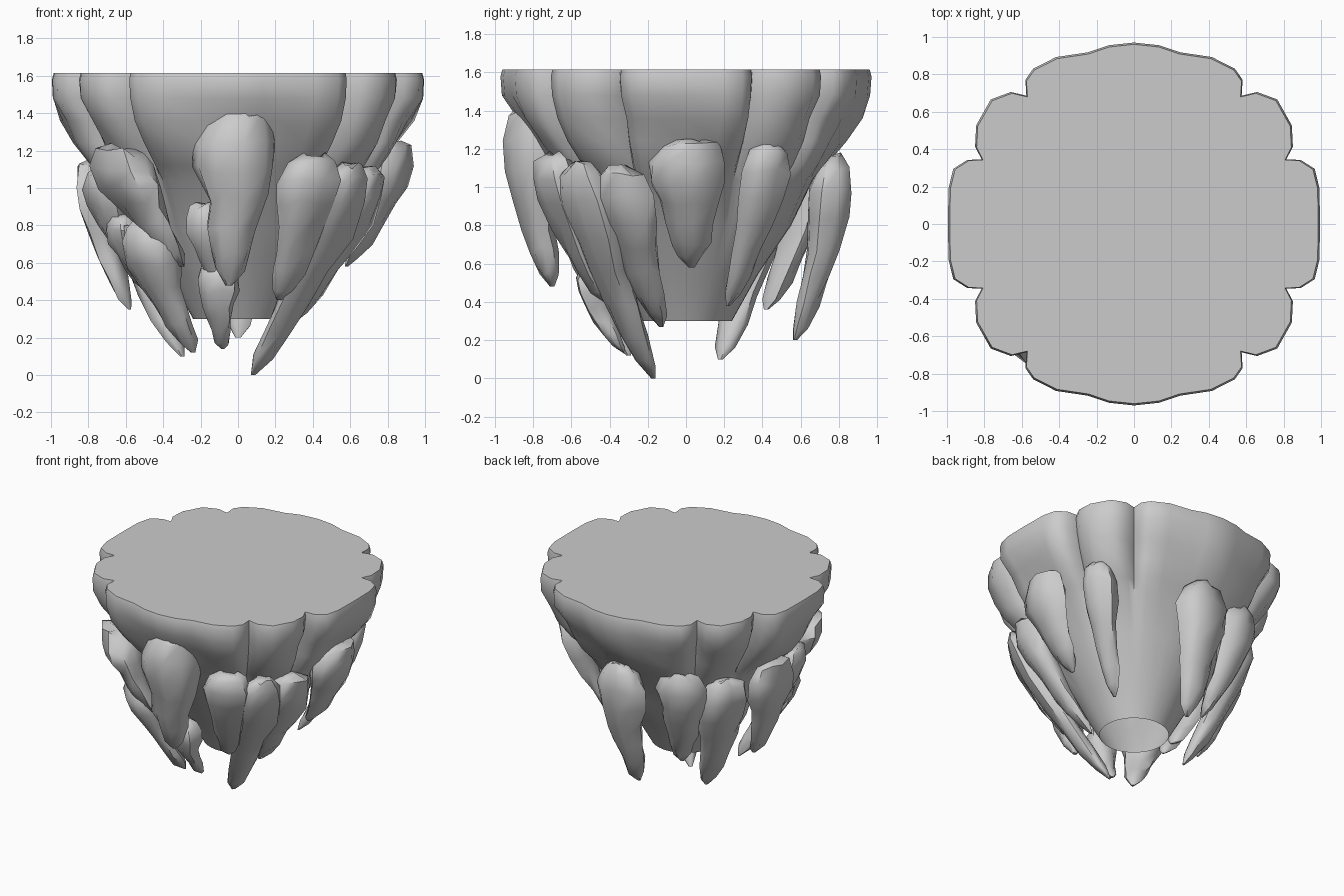
import bpy, bmesh, math, random
from mathutils import Vector

random.seed(4)
if "Cube" in bpy.data.objects:
    bpy.data.objects.remove(bpy.data.objects["Cube"])

stone = bpy.data.materials.new("grey_stone")
stone.use_nodes = True
GREY = (0.6, 0.6, 0.6, 1)
stone.diffuse_color = GREY
stone.node_tree.nodes["Principled BSDF"].inputs["Base Color"].default_value = GREY


def make_object(name, bm, angle):
    bmesh.ops.recalc_face_normals(bm, faces=bm.faces)
    mesh = bpy.data.meshes.new(name)
    bm.to_mesh(mesh)
    bm.free()
    mesh.materials.append(stone)
    obj = bpy.data.objects.new(name, mesh)
    bpy.context.collection.objects.link(obj)
    bpy.ops.object.select_all(action="DESELECT")
    obj.select_set(True)
    bpy.context.view_layer.objects.active = obj
    bpy.ops.object.shade_smooth_by_angle(angle=math.radians(angle))
    return obj


def bridge(bm, rings):
    for a, b in zip(rings, rings[1:]):
        n = len(a)
        for i in range(n):
            j = (i + 1) % n
            bm.faces.new((a[i], a[j], b[j], b[i]))


def sample(table, x):
    for (x0, y0), (x1, y1) in zip(table, table[1:]):
        if x <= x1:
            return y0 + (y1 - y0) * (x - x0) / (x1 - x0)
    return table[-1][1]


# Island body: flat top, lobed boulder rim, hollow cone open at the bottom
OUTLINE = [(0, 1.0), (11, 1.015), (17, 1.015), (21, 0.96), (23, 0.89), (26, 0.95),
           (32, 1.0), (41, 1.02), (47, 0.97), (50, 0.9), (53, 0.97), (57, 0.995),
           (65, 0.99), (75, 0.955), (82, 0.97), (90, 0.975)]
# height, radius, strength of the lobes
LEVELS = [(1.615, 0.985, 1), (1.58, 0.995, 1), (1.48, 0.99, 1.1), (1.36, 0.93, 1.2),
          (1.24, 0.86, 1.1), (1.12, 0.77, 0.9), (1.04, 0.69, 0.5), (0.8, 0.55, 0),
          (0.55, 0.38, 0), (0.3, 0.24, 0)]


def build_body():
    bm = bmesh.new()
    angles = [a for a, r in OUTLINE]
    full = angles + [180 - a for a in reversed(angles[:-1])]
    full += [360 - a for a in reversed(full[1:-1])]
    rings = []
    for z, radius, lobes in LEVELS:
        ring = []
        for a in full:
            fold = a % 180
            fold = min(fold, 180 - fold)
            r = radius * (1 + lobes * (sample(OUTLINE, fold) - 1))
            # Boulders end at uneven heights
            if 1 < z < 1.45:
                r *= 1 + 0.025 * math.sin(math.radians(a * 5) + z * 9)
            t = math.radians(a)
            ring.append(bm.verts.new((r * math.cos(t), r * math.sin(t), z)))
        rings.append(ring)
    bridge(bm, rings)
    bm.faces.new(rings[0])
    return make_object("island_body", bm, 50)


build_body()

# Hanging rocks: a flattened loft, thick near the top and tapering to a tip
TAPER = [(0, 0.35), (0.05, 0.75), (0.18, 1.0), (0.34, 0.95), (0.5, 0.72),
         (0.66, 0.6), (0.8, 0.5), (0.92, 0.34), (1, 0.08)]


def hanging_rock(name, top, tip, width, depth=0.7, sides=9):
    top, tip = Vector(top), Vector(tip)
    out = Vector((top.x, top.y, 0)).normalized()
    side = Vector((-out.y, out.x, 0))
    bm = bmesh.new()
    rings = []
    shape = [random.uniform(0.88, 1.12) for i in range(sides)]
    for t, size in TAPER:
        sway = side * random.uniform(-0.1, 0.1) * width * (1 - t)
        centre = top.lerp(tip, t) + sway + out * 0.05 * math.sin(math.pi * t)
        ring = []
        for i in range(sides):
            a = math.tau * i / sides
            r = width * size * shape[i] * random.uniform(0.9, 1.1)
            lift = random.uniform(-0.12, 0.12) * width * (t < 1)
            p = centre + side * r * math.cos(a) + out * r * depth * math.sin(a)
            ring.append(bm.verts.new(p + Vector((0, 0, lift))))
        rings.append(ring)
    bridge(bm, rings)
    bm.faces.new(rings[0])
    bm.faces.new(rings[-1])
    return make_object(name, bm, 50)


ROCKS = [
    # front
    ("front_large_rock", (0.02, -0.81, 1.42), (-0.05, -0.7, 0.48), 0.24, 0.62),
    ("front_small_rock", (-0.18, -0.6, 0.92), (-0.1, -0.45, 0.45), 0.1, 0.7),
    ("front_low_rock", (-0.1, -0.48, 0.6), (-0.08, -0.33, 0.14), 0.11, 0.8),
    ("front_left_rock", (0.4, -0.7, 1.18), (0.22, -0.42, 0.4), 0.17, 0.75),
    ("front_right_upper_rock", (-0.66, -0.55, 1.22), (-0.3, -0.5, 0.58), 0.22, 0.65),
    ("front_right_lower_rock", (-0.5, -0.5, 0.82), (-0.24, -0.3, 0.12), 0.17, 0.75),
    ("front_right_chip", (-0.62, -0.32, 0.86), (-0.45, -0.22, 0.42), 0.12, 0.8),
    # model's left side
    ("left_front_long_rock", (0.6, -0.56, 1.12), (0.08, -0.17, 0.0), 0.18, 0.7),
    ("left_front_rock", (0.69, -0.36, 1.1), (0.28, -0.13, 0.27), 0.16, 0.7),
    ("left_rock", (0.83, 0.0, 1.25), (0.58, 0.03, 0.58), 0.2, 0.58),
    ("left_back_rock", (0.7, 0.44, 1.23), (0.36, 0.22, 0.38), 0.13, 0.8),
    # back
    ("back_large_rock", (0.02, 0.77, 1.16), (0.0, 0.57, 0.2), 0.19, 0.65),
    ("back_right_rock", (-0.42, 0.66, 1.16), (-0.26, 0.42, 0.36), 0.17, 0.7),
    ("back_right_long_rock", (-0.62, 0.42, 1.08), (-0.3, 0.18, 0.1), 0.18, 0.7),
    # model's right side
    ("right_rock", (-0.78, 0.08, 1.15), (-0.58, 0.0, 0.35), 0.18, 0.6),
    ("right_front_rock", (-0.74, -0.26, 1.1), (-0.5, -0.18, 0.5), 0.16, 0.65),
]
for rock in ROCKS:
    hanging_rock(*rock)
